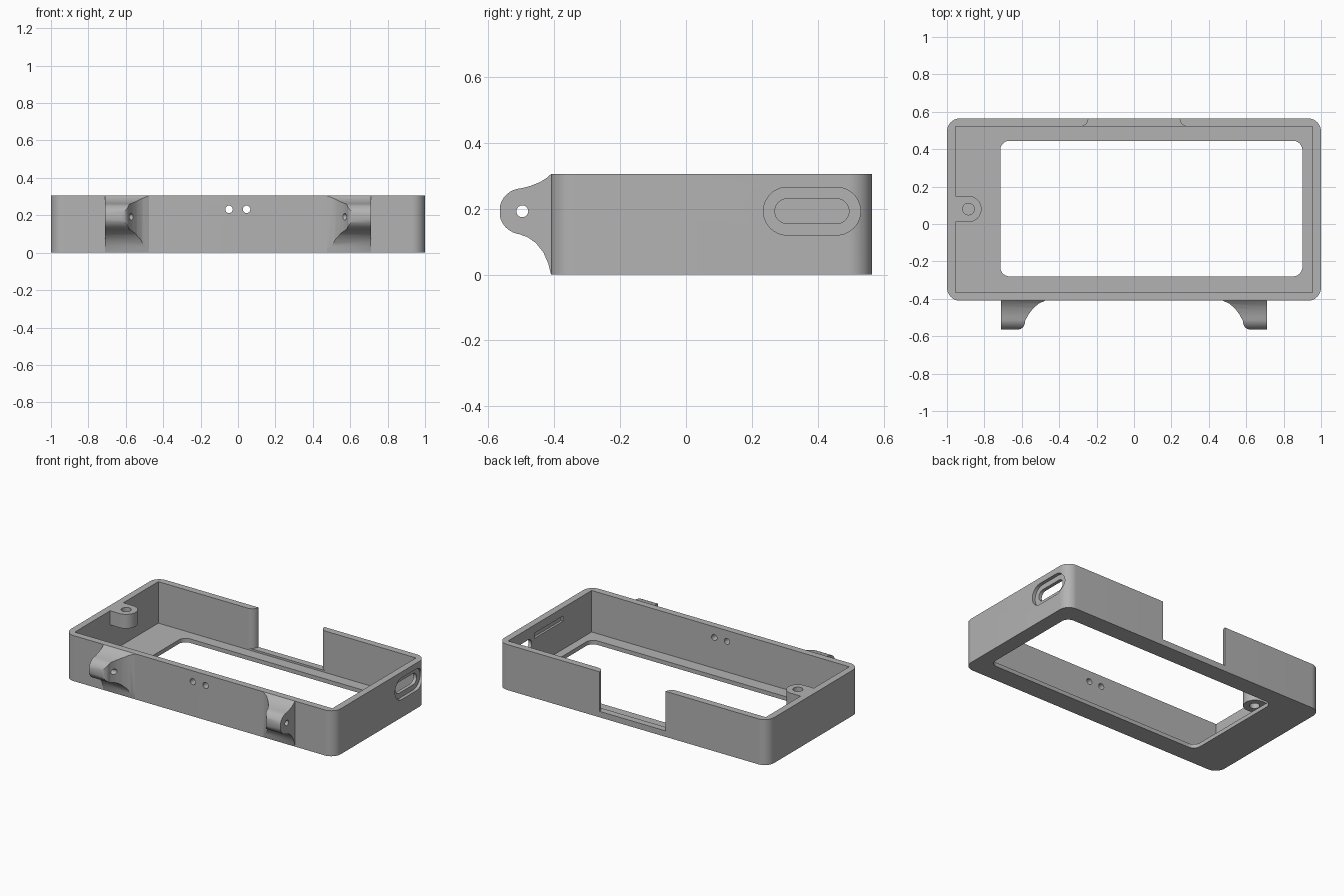
import bpy, bmesh, math

if "Cube" in bpy.data.objects:
    bpy.data.objects.remove(bpy.data.objects["Cube"])

grey = bpy.data.materials.new("plain grey")
grey.use_nodes = True
COLOUR = (0.45, 0.45, 0.45, 1)
grey.diffuse_color = COLOUR
grey.node_tree.nodes["Principled BSDF"].inputs["Base Color"].default_value = COLOUR

# Main dimensions
HEIGHT, FLOOR, HALF = 0.305, 0.027, 1.0
FRONT, BACK, WALL = -0.41, 0.565, 0.045
INNER = HALF - WALL


def arc(cu, cv, r, start, end, steps=12):
    """Points on an arc, angles in degrees."""
    angles = [math.radians(start + (end - start) * i / steps) for i in range(steps + 1)]
    return [(cu + r * math.cos(a), cv + r * math.sin(a)) for a in angles]


def circle(cu, cv, r):
    return arc(cu, cv, r, 0, 360, 32)[:-1]


def rounded(u0, u1, v0, v1, r):
    return (arc(u1 - r, v1 - r, r, 0, 90) + arc(u0 + r, v1 - r, r, 90, 180)
            + arc(u0 + r, v0 + r, r, 180, 270) + arc(u1 - r, v0 + r, r, 270, 360))


def stadium(u0, u1, v0, v1):
    r, mid = (v1 - v0) / 2, (v0 + v1) / 2
    return arc(u1 - r, mid, r, -90, 90, 20) + arc(u0 + r, mid, r, 90, 270, 20)


def rect(u0, u1, v0, v1):
    return [(u0, v0), (u1, v0), (u1, v1), (u0, v1)]


def prism(name, outline, axis, lo, hi):
    """Extrude a 2D outline along the x, y or z axis."""
    place = {"x": lambda u, v: (lo, u, v),
             "y": lambda u, v: (u, lo, v),
             "z": lambda u, v: (u, v, lo)}[axis]
    bm = bmesh.new()
    face = bm.faces.new([bm.verts.new(place(u, v)) for u, v in outline])
    new = bmesh.ops.extrude_face_region(bm, geom=[face])["geom"]
    offset = [hi - lo if a == axis else 0 for a in "xyz"]
    bmesh.ops.translate(bm, vec=offset, verts=[g for g in new if isinstance(g, bmesh.types.BMVert)])
    bmesh.ops.recalc_face_normals(bm, faces=bm.faces[:])
    mesh = bpy.data.meshes.new(name)
    bm.to_mesh(mesh)
    bm.free()
    mesh.materials.append(grey)
    obj = bpy.data.objects.new(name, mesh)
    bpy.context.collection.objects.link(obj)
    return obj


def activate(obj):
    bpy.ops.object.select_all(action="DESELECT")
    obj.select_set(True)
    bpy.context.view_layer.objects.active = obj


def combine(obj, operation, tool):
    """Apply a boolean and discard the tool."""
    mod = obj.modifiers.new("boolean", "BOOLEAN")
    mod.operation, mod.solver, mod.object = operation, "EXACT", tool
    activate(obj)
    bpy.ops.object.modifier_apply(modifier=mod.name)
    bpy.data.objects.remove(tool)


def cut(obj, outline, axis, lo, hi):
    combine(obj, "DIFFERENCE", prism("cutter", outline, axis, lo, hi))


def finish(obj):
    activate(obj)
    bpy.ops.object.shade_smooth_by_angle(angle=math.radians(30))


# Open tray with rounded outer corners, square cavity and floor window
case = prism("case", rounded(-HALF, HALF, FRONT, BACK, 0.07), "z", 0, HEIGHT)
cut(case, rect(-INNER, INNER, FRONT + WALL, BACK - WALL), "z", FLOOR, 0.5)
cut(case, rounded(-0.715, 0.9, -0.28, 0.445, 0.05), "z", -0.1, 0.1)

# Back notch, rounded on its inside corners
side = [(0.244, 0.7)] + arc(0.244 + WALL, BACK, WALL, 180, 270) + [(0.244 + WALL, 0.45)]
cut(case, side + [(-x, y) for x, y in reversed(side)], "z", 0.04, 0.5)

# Stepped slot in the left wall, and a shallow pocket inside it
cut(case, stadium(0.235, 0.53, 0.12, 0.265), "x", HALF - 0.022, 1.1)
cut(case, stadium(0.27, 0.495, 0.155, 0.23), "x", 0.9, 1.1)
cut(case, rect(-0.06, 0.24, 0.215, 0.25), "x", 0.9, INNER + 0.015)

# Two small holes in the front wall
for x in (-0.048, 0.046):
    cut(case, circle(x, 0.232, 0.02), "y", -0.5, -0.3)

# Screw boss hanging from the right wall
boss_outline = arc(-0.885, 0.08, 0.07, -90, 90, 20) + [(-INNER - 0.02, 0.15), (-INNER - 0.02, 0.01)]
boss = prism("screw_boss", boss_outline, "z", 0.21, HEIGHT)
combine(case, "UNION", boss)
cut(case, circle(-0.885, 0.08, 0.031), "z", 0.15, 0.4)
finish(case)

# Hinge lugs: a side profile trimmed by a flared plan
PIN_Y, PIN_Z = -0.497, 0.192
profile = ([(FRONT, HEIGHT), (-0.425, 0.292), (-0.445, 0.28), (-0.47, 0.27), (-0.495, 0.263)]
           + arc(PIN_Y, PIN_Z, 0.07, 105, 262, 20)
           + [(-0.48, 0.113), (-0.455, 0.095), (-0.433, 0.067), (-0.418, 0.033), (FRONT, 0)])
plan = ([(0.71, FRONT), (0.475, FRONT), (0.51, -0.426), (0.54, -0.452), (0.565, -0.485), (0.583, -0.52)]
        + arc(0.625, -0.522, 0.043, 200, 270, 6) + [(0.71, -0.6)])
plan[-1] = (0.71, -0.565)
for name, s in (("left_hinge_lug", 1), ("right_hinge_lug", -1)):
    lug = prism(name, profile, "x", s * 0.4, s * 0.8)
    combine(lug, "INTERSECT", prism("cutter", [(s * x, y) for x, y in plan], "z", -0.1, 0.4))
    cut(lug, circle(PIN_Y, PIN_Z, 0.018), "x", s * 0.3, s * 0.9)
    finish(lug)
